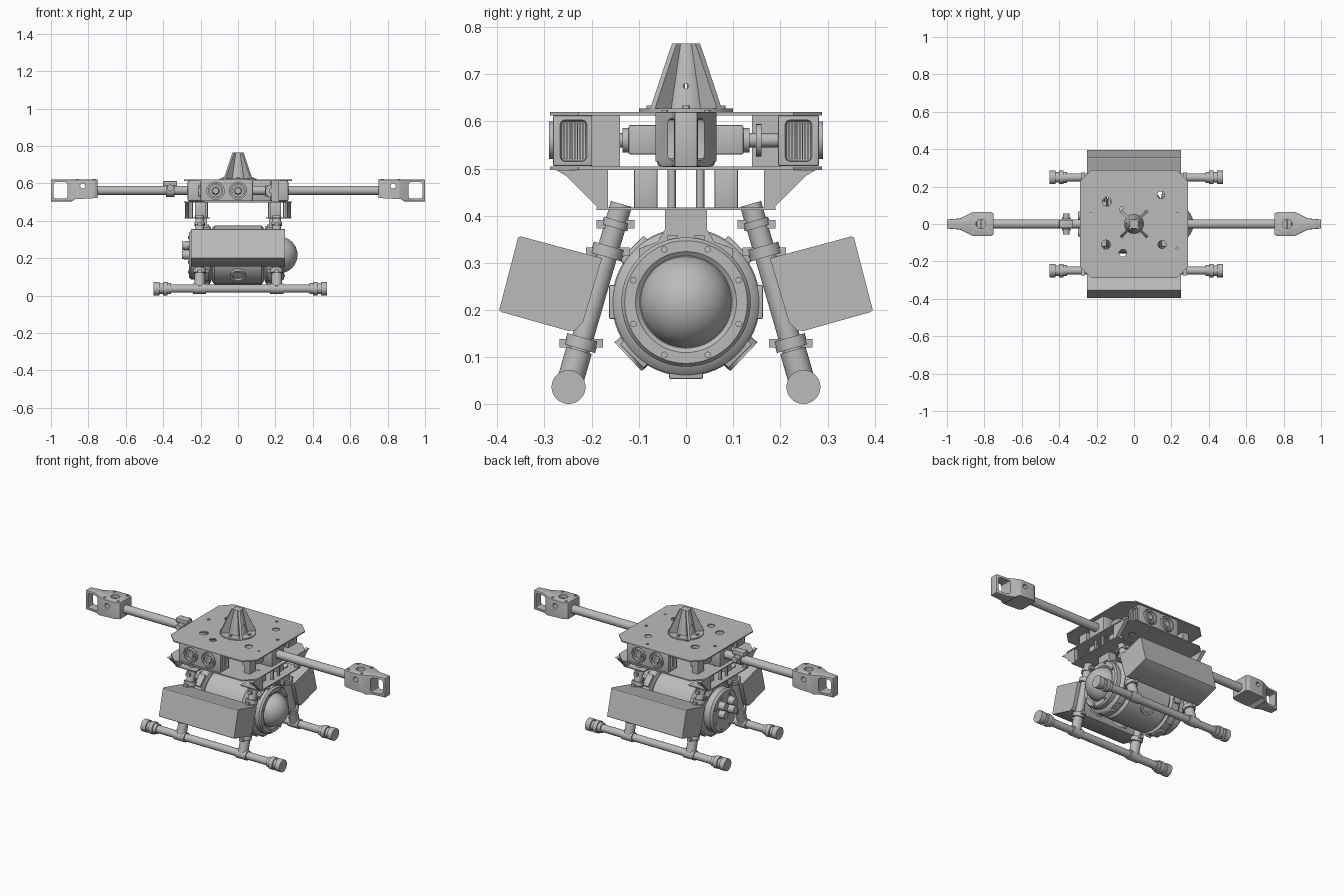
import bpy, bmesh, math
from mathutils import Vector, Matrix

cube = bpy.data.objects.get("Cube")
if cube:
    bpy.data.objects.remove(cube)

GREY = (0.5, 0.5, 0.5, 1)
mat = bpy.data.materials.new("plain_grey")
mat.use_nodes = True
mat.diffuse_color = GREY
mat.node_tree.nodes["Principled BSDF"].inputs["Base Color"].default_value = GREY
parts = []


def finish(name, bm):
    bmesh.ops.recalc_face_normals(bm, faces=bm.faces)
    me = bpy.data.meshes.new(name)
    bm.to_mesh(me)
    bm.free()
    me.materials.append(mat)
    ob = bpy.data.objects.new(name, me)
    bpy.context.collection.objects.link(ob)
    parts.append(ob)
    return ob


def prism(name, pts, axis, a, b, bevel=0):
    """Extrude a 2D profile along an axis: x takes (y, z), y takes (x, z), z takes (x, y)."""
    bm = bmesh.new()
    i = "xyz".index(axis)
    verts = []
    for u, v in pts:
        co = [u, v]
        co.insert(i, a)
        verts.append(bm.verts.new(co))
    face = bm.faces.new(verts)
    ext = bmesh.ops.extrude_face_region(bm, geom=[face])["geom"]
    step = Vector([b - a if k == i else 0 for k in range(3)])
    bmesh.ops.translate(bm, vec=step, verts=[g for g in ext if isinstance(g, bmesh.types.BMVert)])
    if bevel:
        bmesh.ops.bevel(bm, geom=bm.edges[:], offset=bevel, segments=2, affect='EDGES', profile=0.5)
    return finish(name, bm)


def box(name, x0, x1, y0, y1, z0, z1, bevel=0):
    return prism(name, [(x0, y0), (x1, y0), (x1, y1), (x0, y1)], 'z', z0, z1, bevel)


def cyl(name, p, q, r, r2=None, seg=32):
    p, q = Vector(p), Vector(q)
    bm = bmesh.new()
    turn = (q - p).to_track_quat('Z', 'Y').to_matrix().to_4x4()
    bmesh.ops.create_cone(bm, cap_ends=True, segments=seg, radius1=r, radius2=r if r2 is None else r2,
                          depth=(q - p).length, matrix=Matrix.Translation((p + q) / 2) @ turn)
    return finish(name, bm)


def lathe_x(name, profile, z, seg=64):
    """Revolve (x, radius) points around a lengthwise axis at height z."""
    bm = bmesh.new()
    rings = [[bm.verts.new((x, r * math.cos(k * math.tau / seg), z + r * math.sin(k * math.tau / seg)))
              for k in range(seg)] for x, r in profile]
    for lo, hi in zip(rings, rings[1:]):
        for k in range(seg):
            j = (k + 1) % seg
            bm.faces.new((lo[k], lo[j], hi[j], hi[k]))
    bm.faces.new(rings[0])
    bm.faces.new(rings[-1])
    return finish(name, bm)


def cut(ob, cutters):
    for c in cutters:
        m = ob.modifiers.new("cut", 'BOOLEAN')
        m.operation, m.object, m.solver = 'DIFFERENCE', c, 'EXACT'
    bpy.context.view_layer.update()
    me = bpy.data.meshes.new_from_object(ob.evaluated_get(bpy.context.evaluated_depsgraph_get()))
    ob.modifiers.clear()
    ob.data = me
    for c in cutters:
        parts.remove(c)
        bpy.data.objects.remove(c)


def octagon(h, c):
    return [(-h + c, -h), (h - c, -h), (h, -h + c), (h, h - c), (h - c, h), (-h + c, h), (-h, h - c), (-h, -h + c)]


# Deck plates with lightening holes
HOLES = [(.145, .155, .02), (-.145, .12, .024), (-.15, -.11, .024), (-.06, -.155, .02), (.15, -.11, .022),
         (-.065, .08, .012), (.09, .24, .008), (.23, .05, .009), (-.23, .05, .009), (.23, -.13, .006)]
for name, z in (("top_deck", .613), ("lower_deck", .497)):
    deck = prism(name, octagon(.288, .06), 'z', z, z + .007)
    cut(deck, [cyl("hole", (x, y, z - .02), (x, y, z + .03), r, seg=16) for x, y, r in HOLES])

# Antenna mast: foot disc, core and four diagonal fins
cyl("mast_foot", (0, 0, .618), (0, 0, .627), .1, seg=48)
core = cyl("mast_core", (0, 0, .626), (0, 0, .765), .052, .024)
cut(core, [cyl("hole", (-.1, 0, .675), (.1, 0, .675), .006, seg=12)])
for k in range(4):
    fin = prism("mast_fin", [(.01, .626), (.1, .626), (.092, .645), (.035, .765), (.01, .765)], 'y', -.007, .007)
    fin.data.transform(Matrix.Rotation(math.pi / 4 + k * math.pi / 2, 4, 'Z'))
    a = k * math.pi / 2
    cyl("mast_bolt", (.075 * math.cos(a), .075 * math.sin(a), .625),
        (.075 * math.cos(a), .075 * math.sin(a), .634), .009, seg=12)

for s in (-1, 1):
    # Arms along x with open-ended tip brackets
    cyl("arm_tube", (s * .05, 0, .562), (s * .8, 0, .562), .025)
    tip = prism("arm_tip", [(s * x, y) for x, y in ((.75, -.055), (.77, -.065), (.86, -.065), (.93, -.03), (1, -.024),
                (1, .024), (.93, .03), (.86, .065), (.77, .065), (.75, .055))], 'z', .503, .62, .004)
    lo, hi = sorted((s * .912, s * .986))
    wedge = [(s * .74, .495), (s * .9, .495), (s * .87, .515), (s * .74, .522)]
    cut(tip, [box("window", lo, hi, -.2, .2, .518, .606, .012), prism("under_cut", wedge, 'y', -.2, .2),
              cyl("hole", (s * .82, 0, .59), (s * .82, 0, .7), .025),
              cyl("hole", (s * .83, -.2, .585), (s * .83, .2, .585), .014, seg=16)])
    for y in (-.045, .045):
        for x in (.77, .86):
            cyl("tip_bolt", (s * x, y, .61), (s * x, y, .624), .007, seg=12)
    lo, hi = sorted((s * .17, s * .27))
    box("arm_clamp", lo, hi, -.062, .062, .504, .614, .01)

    # Sensor box with two lenses and a slatted end; the far one is turned half round
    lo, hi = sorted((s * .2, s * -.08))
    y0, y1 = sorted((s * .195, s * .282))
    case = box("sensor_box", lo, hi, y0, y1, .505, .613, .004)
    lenses = [s * .12, 0]
    vent_cuts = [box("vent_cut", hi - .012, hi + .02, y0 + .015, y1 - .015, .515, .603, .01),
                 box("vent_cut", lo - .02, lo + .012, y0 + .015, y1 - .015, .515, .603, .01)]
    cut(case, vent_cuts + [cyl("lens_cut", (x, s * .27, .56), (x, s * .3, .56), .046) for x in lenses])
    for x in lenses:
        rim = cyl("lens_rim", (x, s * .265, .56), (x, s * .29, .56), .04)
        cut(rim, [cyl("bore", (x, s * .274, .56), (x, s * .3, .56), .031)])
        cyl("lens_glass", (x, s * .27, .56), (x, s * .283, .56), .022, .016)
    for k in range(8):
        y = y0 + .024 + k * .0056
        box("vent_slat", hi - .014, hi - .004, y - .0015, y + .0015, .52, .598)
        box("vent_slat", lo + .004, lo + .014, y - .0015, y + .0015, .52, .598)

    # Drive shafts between the decks
    for x in (-.18, .18):
        cyl("drive_shaft", (x, s * .06, .56), (x, s * .2, .56), .015)
        cyl("drive_flange", (x, s * .148, .56), (x, s * .16, .56), .034)
        cyl("drive_collar", (x, s * .12, .56), (x, s * .135, .56), .026)
        y0, y1 = sorted((s * .06, s * .122))
        box("drive_block", x - .035, x + .035, y0, y1, .53, .592, .004)
    y0, y1 = sorted((s * .14, s * .2))
    box("deck_post", -s * .2 - .02, -s * .2 + .02, y0, y1, .503, .614)

    # Under-deck side frames
    lo, hi = sorted((s * .15, s * .285))
    box("frame_shelf", lo, hi, -.19, .19, .412, .418)
    for t in (-1, 1):
        g0, g1 = sorted((s * .262, s * .284))
        gusset = [(t * .275, .497), (t * .255, .485), (t * .185, .415), (t * .165, .415), (t * .165, .497)]
        prism("frame_gusset", gusset, 'x', g0, g1)
        b0, b1 = sorted((t * .06, t * .11))
        box("frame_bracket", s * .2 - .03, s * .2 + .03, b0, b1, .412, .5, .004)
        for x in (.17, .25):
            cyl("frame_rod", (s * x, t * .03, .412), (s * x, t * .03, .5), .009, seg=12)

    # Yoke carrying the pod
    lo, hi = sorted((s * .165, s * .215))
    yoke = [(-.045, .415), (-.045, .37), (-.06, .345), (-.1, .33), (-.1, .28),
            (.1, .28), (.1, .33), (.06, .345), (.045, .37), (.045, .415)]
    prism("pod_yoke", yoke, 'x', lo, hi)
    for y in (-.028, .028):
        box("yoke_lug", hi - .01, hi + .012, y - .011, y + .011, .34, .358)

# Pod: drum, end flanges, dome and rear cap
AXIS = .217
lathe_x("pod_drum", [(-.14, .125), (-.14, .14), (-.125, .157), (.125, .157), (.14, .14), (.14, .125)], AXIS)
for s in (-1, 1):
    lathe_x("pod_flange", [(s * .135, .12), (s * .15, .155), (s * .195, .155), (s * .205, .145), (s * .215, .12)],
            AXIS, 48)
    for k in range(8):
        pad = box("flange_pad", s * .175 - .02, s * .175 + .02, -.036, .036, -.163, -.14, .003)
        pad.data.transform(Matrix.Translation((0, 0, AXIS)) @ Matrix.Rotation(k * math.pi / 4, 4, 'X'))
    # Round port low on each side of the drum
    out = Vector((0, s * .73, -.69))
    centre = Vector((0, 0, AXIS))
    port = cyl("drum_port", centre + out * .13, centre + out * .168, .042)
    cut(port, [cyl("bore", centre + out * .155, centre + out * .2, .028)])
lathe_x("dome_ring", [(.2, .137), (.235, .137), (.245, .13), (.245, .107), (.238, .098)], AXIS)
lathe_x("glass_dome", [(.22 + .098 * math.sin(k * math.pi / 24), .098 * math.cos(k * math.pi / 24) + .0002)
                       for k in range(13)], AXIS)
lathe_x("rear_cap", [(-.2, .13), (-.25, .13), (-.262, .118)], AXIS, 40)
for k in range(8):
    a = (k + .5) * math.pi / 4
    y, z = math.cos(a), math.sin(a)
    cyl("ring_bolt", (.235, y * .121, AXIS + z * .121), (.252, y * .121, AXIS + z * .121), .007, seg=10)
    cyl("cap_bolt", (-.25, y * .1, AXIS + z * .1), (-.268, y * .1, AXIS + z * .1), .008, seg=10)
for y, z in ((-.045, .03), (.045, .03), (-.045, -.02), (.045, -.02)):
    cyl("rear_connector", (-.25, y, AXIS + .02 + z), (-.3, y, AXIS + .02 + z), .026, .022, 20)

# Landing gear and side battery boxes
for s in (-1, 1):
    top, foot = Vector((0, s * .137, .425)), Vector((0, s * .249, .037))
    for x in (-.205, .207):
        def at(t, dx=x):
            return top.lerp(foot, t) + Vector((dx, 0, 0))
        cyl("leg_tube", at(0), at(1), .023)
        cyl("leg_socket", at(.8), at(.98), .028)
        for t0, t1, r in ((.09, .13, .028), (.23, .29, .034), (.73, .79, .034)):
            cyl("leg_collar", at(t0), at(t1), r)
            c = at((t0 + t1) / 2)
            box("collar_lug", x - .012, x + .012, c.y - r - .012, c.y + r + .012, c.z - .009, c.z + .009)
        cyl("skid_tee", (x - .035, s * .249, .037), (x + .035, s * .249, .037), .028)
    cyl("skid_tube", (-.43, s * .249, .037), (.455, s * .249, .037), .022)
    for x, d in ((-.452, 1), (.476, -1)):
        for a, b, r in ((0, .032, .036), (.03, .052, .028), (.05, .075, .036), (.075, .095, .029)):
            cyl("skid_foot", (x + d * a, s * .249, .037), (x + d * b, s * .249, .037), r)
    side = [(.35, .356), (.356, .354), (.396, .2), (.392, .196), (.25, .156), (.235, .157), (.218, .175), (.178, .31)]
    prism("battery_box", [(s * y, z) for y, z in side], 'x', -.252, .25)

# Clamp on the right-hand arm
cyl("arm_collar", (-.385, 0, .562), (-.34, 0, .562), .034)
box("collar_saddle", -.4, -.325, -.022, .022, .585, .612, .004)
for y in (-.045, .045):
    cyl("collar_knob", (-.362, y * .6, .575), (-.362, y * 1.25, .575), .018, seg=16)

bpy.ops.object.select_all(action='DESELECT')
for ob in parts:
    ob.select_set(True)
bpy.context.view_layer.objects.active = parts[0]
bpy.ops.object.shade_smooth_by_angle(angle=math.radians(30))
